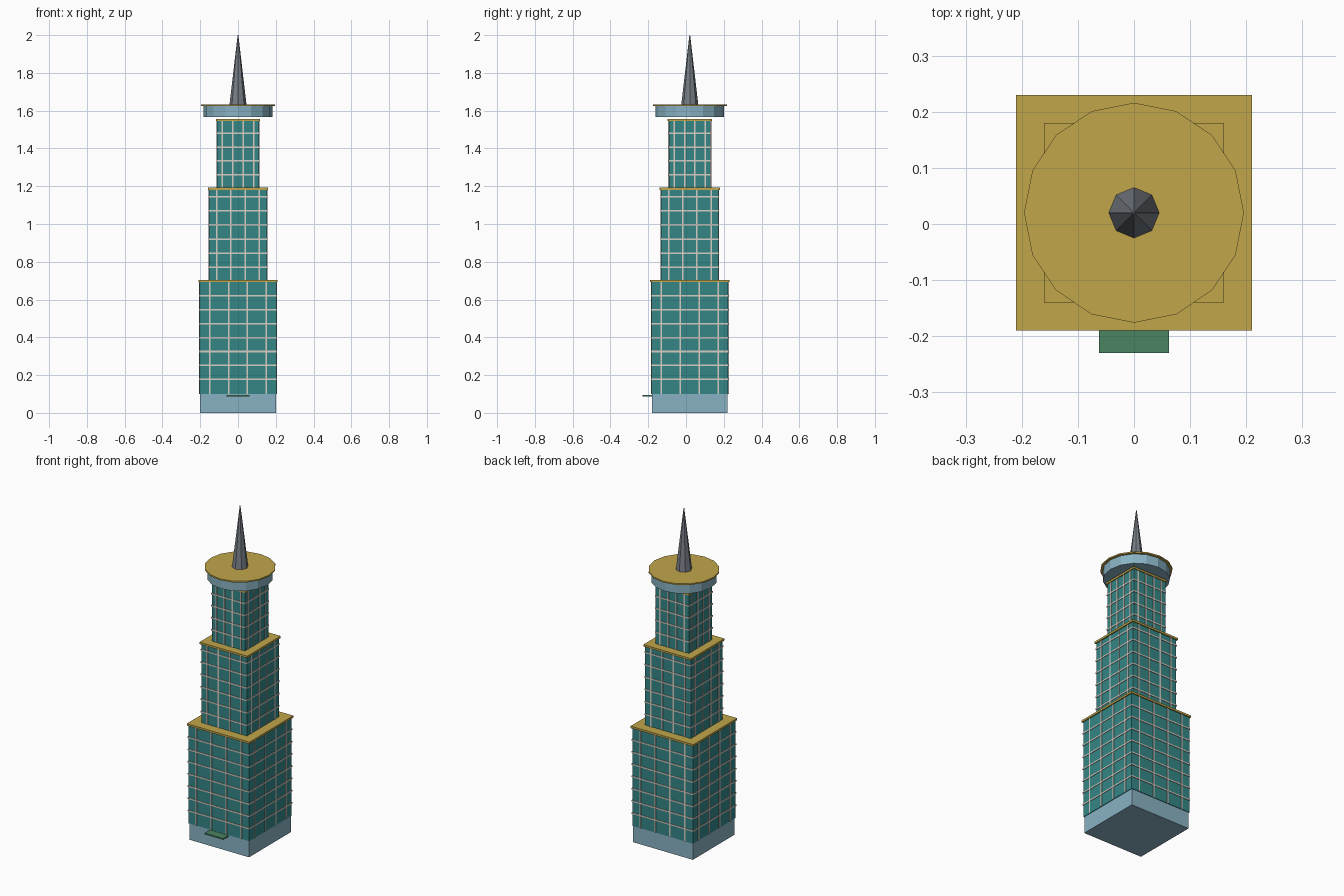
import bpy
import bmesh
from mathutils import Matrix

cube = bpy.data.objects.get("Cube")
if cube:
    bpy.data.objects.remove(cube, do_unlink=True)

YC = 0.02  # tower axis; the entrance canopy projects forward of it


def material(name, r, g, b):
    m = bpy.data.materials.new(name)
    m.use_nodes = True
    m.diffuse_color = (r, g, b, 1)
    m.node_tree.nodes["Principled BSDF"].inputs["Base Color"].default_value = (r, g, b, 1)
    return m


stone = material("pale blue stone", 0.25, 0.45, 0.55)
glass = material("teal glass", 0.035, 0.24, 0.24)
trim = material("pale trim", 0.70, 0.62, 0.56)
gold = material("gold roof", 0.53, 0.38, 0.07)
steel = material("grey steel", 0.19, 0.21, 0.24)
green = material("green canopy", 0.07, 0.23, 0.12)


def finish(name, bm, mat):
    mesh = bpy.data.meshes.new(name)
    bm.to_mesh(mesh)
    bm.free()
    mesh.materials.append(mat)
    obj = bpy.data.objects.new(name, mesh)
    bpy.context.collection.objects.link(obj)


def add_box(bm, x, y, z0, z1, sx, sy):
    m = Matrix.Translation((x, y, (z0 + z1) / 2)) @ Matrix.Diagonal((sx, sy, z1 - z0, 1))
    bmesh.ops.create_cube(bm, size=1, matrix=m)


def block(name, mat, z0, z1, sx, sy, y=YC):
    bm = bmesh.new()
    add_box(bm, 0, y, z0, z1, sx, sy)
    finish(name, bm, mat)


def cone(name, mat, sides, r0, r1, z0, z1):
    bm = bmesh.new()
    bmesh.ops.create_cone(bm, cap_ends=True, segments=sides, radius1=r0, radius2=r1,
                          depth=z1 - z0, matrix=Matrix.Translation((0, YC, (z0 + z1) / 2)))
    finish(name, bm, mat)


def tier(name, z0, z1, module, width, roof_width, first, pitch, floors):
    """Glass shaft with mullions, floor bands and a projecting roof slab."""
    block(name + "_glass", glass, z0, z1, width, width)
    outer = width + 0.006
    bm = bmesh.new()
    for i in range(4):
        offset = (i - 1.5) * module
        add_box(bm, offset, YC, z0, z1, 0.008, outer)
        add_box(bm, 0, YC + offset, z0, z1, outer, 0.008)
    for i in range(floors):
        z = first + i * pitch
        add_box(bm, 0, YC, z - 0.004, z + 0.004, outer, outer)
    finish(name + "_window_grid", bm, trim)
    block(name + "_roof", gold, z1, z1 + 0.012, roof_width, roof_width)


# Base and entrance canopy
block("base", stone, 0, 0.1, 0.4, 0.4)
block("entrance_canopy", green, 0.088, 0.096, 0.124, 0.055, -0.2025)

# Three stepped tiers
tier("lower_tier", 0.1, 0.692, 0.1, 0.407, 0.42, 0.177, 0.074, 7)
tier("middle_tier", 0.7, 1.18, 0.075, 0.306, 0.32, 0.77, 0.075, 6)
tier("upper_tier", 1.19, 1.545, 0.055, 0.222, 0.234, 1.262, 0.0725, 4)

# Observation crown and spire
cone("crown", stone, 16, 0.182, 0.182, 1.566, 1.624)
cone("crown_roof", gold, 16, 0.196, 0.196, 1.624, 1.632)
cone("spire", steel, 8, 0.045, 0.002, 1.632, 2.0)
